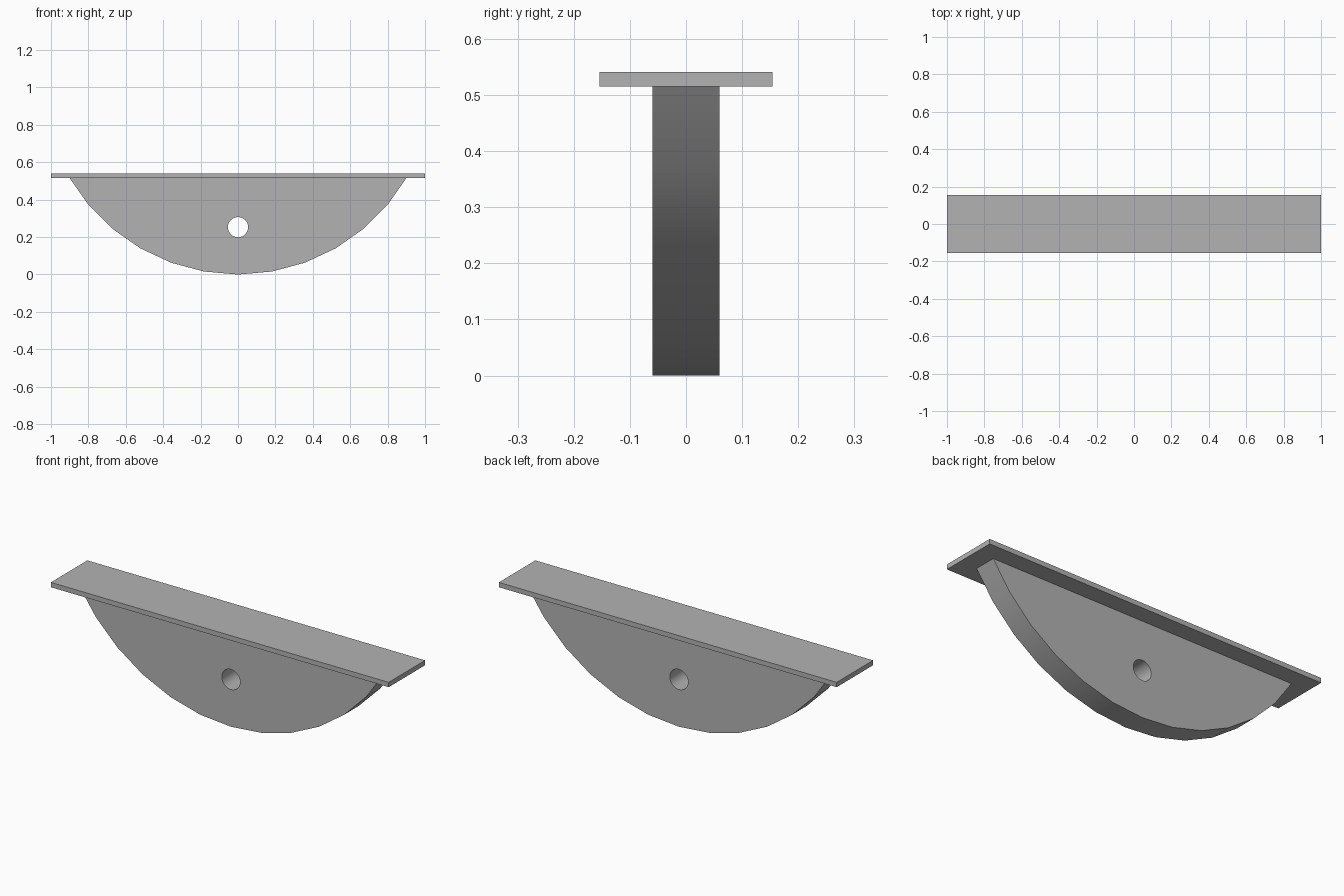
import bpy, bmesh
from math import sin, cos, radians, tau
from mathutils import Vector

cube = bpy.data.objects.get("Cube")
if cube:
    bpy.data.objects.remove(cube, do_unlink=True)

# Overall sizes
LENGTH, PLATE_DEPTH, PLATE_BOTTOM, PLATE_TOP = 2.0, 0.308, 0.515, 0.541
BODY_DEPTH, ARC_RADIUS, ARC_STEPS = 0.12, 1.045, 6
HOLE_Z, HOLE_RADIUS, HOLE_SIDES = 0.253, 0.054, 32

grey = bpy.data.materials.new("light grey")
grey.use_nodes = True
colour = (0.45, 0.45, 0.45, 1)
grey.diffuse_color = colour
grey.node_tree.nodes["Principled BSDF"].inputs["Base Color"].default_value = colour


def add_object(name, bm):
    bmesh.ops.recalc_face_normals(bm, faces=bm.faces)
    mesh = bpy.data.meshes.new(name)
    bm.to_mesh(mesh)
    bm.free()
    mesh.materials.append(grey)
    obj = bpy.data.objects.new(name, mesh)
    bpy.context.collection.objects.link(obj)
    return obj


def add_loop(bm, points, y):
    """Closed loop of edges in the x-z plane."""
    verts = [bm.verts.new((x, y, z)) for x, z in points]
    return [bm.edges.new((a, b)) for a, b in zip(verts, verts[1:] + verts[:1])]


# Flat top plate
bm = bmesh.new()
bmesh.ops.create_cube(bm, size=1)
bmesh.ops.scale(bm, verts=bm.verts, vec=(LENGTH, PLATE_DEPTH, PLATE_TOP - PLATE_BOTTOM))
bmesh.ops.translate(bm, verts=bm.verts, vec=(0, 0, (PLATE_TOP + PLATE_BOTTOM) / 2))
add_object("top_plate", bm)

# Curved rocker body: arc of ten-degree facets with a round through-hole
arc = [radians(10 * i) for i in range(-ARC_STEPS, ARC_STEPS + 1)]
outline = [(ARC_RADIUS * sin(a), ARC_RADIUS * (1 - cos(a))) for a in arc]
turns = [tau * i / HOLE_SIDES for i in range(HOLE_SIDES)]
hole = [(HOLE_RADIUS * cos(a), HOLE_Z + HOLE_RADIUS * sin(a)) for a in turns]

bm = bmesh.new()
edges = add_loop(bm, outline, -BODY_DEPTH / 2) + add_loop(bm, hole, -BODY_DEPTH / 2)
bmesh.ops.triangle_fill(bm, edges=edges, use_beauty=True, normal=Vector((0, -1, 0)))
extruded = bmesh.ops.extrude_face_region(bm, geom=bm.faces[:], use_keep_orig=True)
back = [v for v in extruded["geom"] if isinstance(v, bmesh.types.BMVert)]
bmesh.ops.translate(bm, verts=back, vec=(0, BODY_DEPTH, 0))
body = add_object("rocker_body", bm)

# Smooth the arc and the hole, keep the rims sharp
bpy.ops.object.select_all(action="DESELECT")
body.select_set(True)
bpy.context.view_layer.objects.active = body
bpy.ops.object.shade_smooth_by_angle(angle=radians(30))
